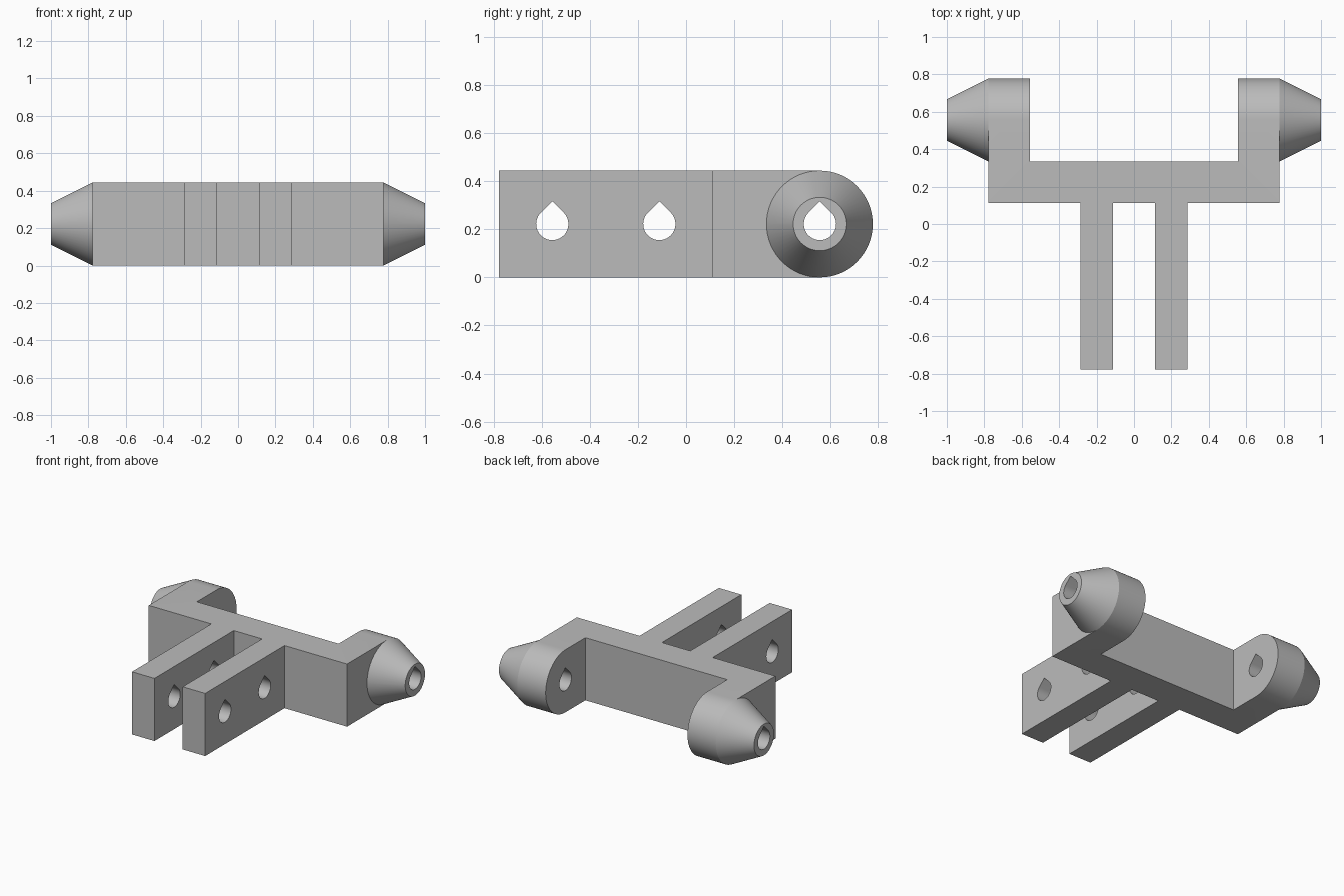
import bpy, bmesh, math
from mathutils import Matrix, Vector

cube = bpy.data.objects.get("Cube")
if cube:
    bpy.data.objects.remove(cube, do_unlink=True)

H = 0.444            # overall height
MID = H / 2          # height of all hole axes
R = H / 2            # knuckle radius
HOLE_R = 0.067
SEGS = 64

grey = bpy.data.materials.new("plain_grey")
grey.use_nodes = True
colour = (0.5, 0.5, 0.5, 1)
grey.diffuse_color = colour
grey.node_tree.nodes["Principled BSDF"].inputs["Base Color"].default_value = colour


def prism(name, points, direction):
    """Extrude a closed outline into a solid."""
    bm = bmesh.new()
    face = bm.faces.new([bm.verts.new(p) for p in points])
    ext = bmesh.ops.extrude_face_region(bm, geom=[face])
    verts = [g for g in ext["geom"] if isinstance(g, bmesh.types.BMVert)]
    bmesh.ops.translate(bm, verts=verts, vec=Vector(direction))
    return finish(name, bm)


def finish(name, bm):
    bmesh.ops.recalc_face_normals(bm, faces=bm.faces)
    mesh = bpy.data.meshes.new(name)
    bm.to_mesh(mesh)
    bm.free()
    mesh.materials.append(grey)
    obj = bpy.data.objects.new(name, mesh)
    bpy.context.collection.objects.link(obj)
    return obj


def combine(target, other, operation):
    """Apply an exact boolean and discard the helper."""
    bpy.context.view_layer.objects.active = target
    mod = target.modifiers.new(operation, "BOOLEAN")
    mod.operation = operation
    mod.solver = "EXACT"
    mod.object = other
    bpy.ops.object.modifier_apply(modifier=mod.name)
    bpy.data.objects.remove(other, do_unlink=True)


def teardrop(y, half_length):
    """Cutter along x: round below, with a 45 degree peak on top."""
    pts = [(-half_length, y, MID + HOLE_R * math.sqrt(2))]
    for i in range(33):
        a = math.radians(135 + 270 * i / 32)
        pts.append((-half_length, y + HOLE_R * math.cos(a), MID + HOLE_R * math.sin(a)))
    return prism("hole_cutter", pts, (2 * half_length, 0, 0))


# Bracket body: crossbar, two front prongs and two rear arms
half = [(0.111, 0.111), (0.111, -0.778), (0.287, -0.778), (0.287, 0.111),
        (0.778, 0.111), (0.778, 0.556), (0.556, 0.556), (0.556, 0.333)]
outline = half + [(-x, y) for x, y in reversed(half)]
body = prism("hinge_bracket", [(x, y, 0) for x, y in outline], (0, 0, H))

# Rounded arm ends with tapered outer bosses
for side in (1, -1):
    bm = bmesh.new()
    rings = []
    for x, r in ((0.556, R), (0.778, R), (1.0, R / 2)):
        angles = [2 * math.pi * i / SEGS for i in range(SEGS)]
        rings.append([bm.verts.new((side * x, 0.556 + r * math.cos(a),
                                    MID + r * math.sin(a))) for a in angles])
    for a, b in zip(rings, rings[1:]):
        for i in range(SEGS):
            j = (i + 1) % SEGS
            bm.faces.new((a[i], a[j], b[j], b[i]))
    bm.faces.new(rings[0])
    bm.faces.new(rings[-1])
    combine(body, finish("tapered_boss", bm), "UNION")

# Pin holes through the bosses and the prongs
for y, length in ((0.556, 1.1), (-0.111, 0.5), (-0.556, 0.5)):
    combine(body, teardrop(y, length), "DIFFERENCE")

# Smooth the round surfaces, keep the edges crisp
bpy.ops.object.select_all(action="DESELECT")
body.select_set(True)
bpy.context.view_layer.objects.active = body
bpy.ops.object.shade_smooth_by_angle(angle=math.radians(20))
